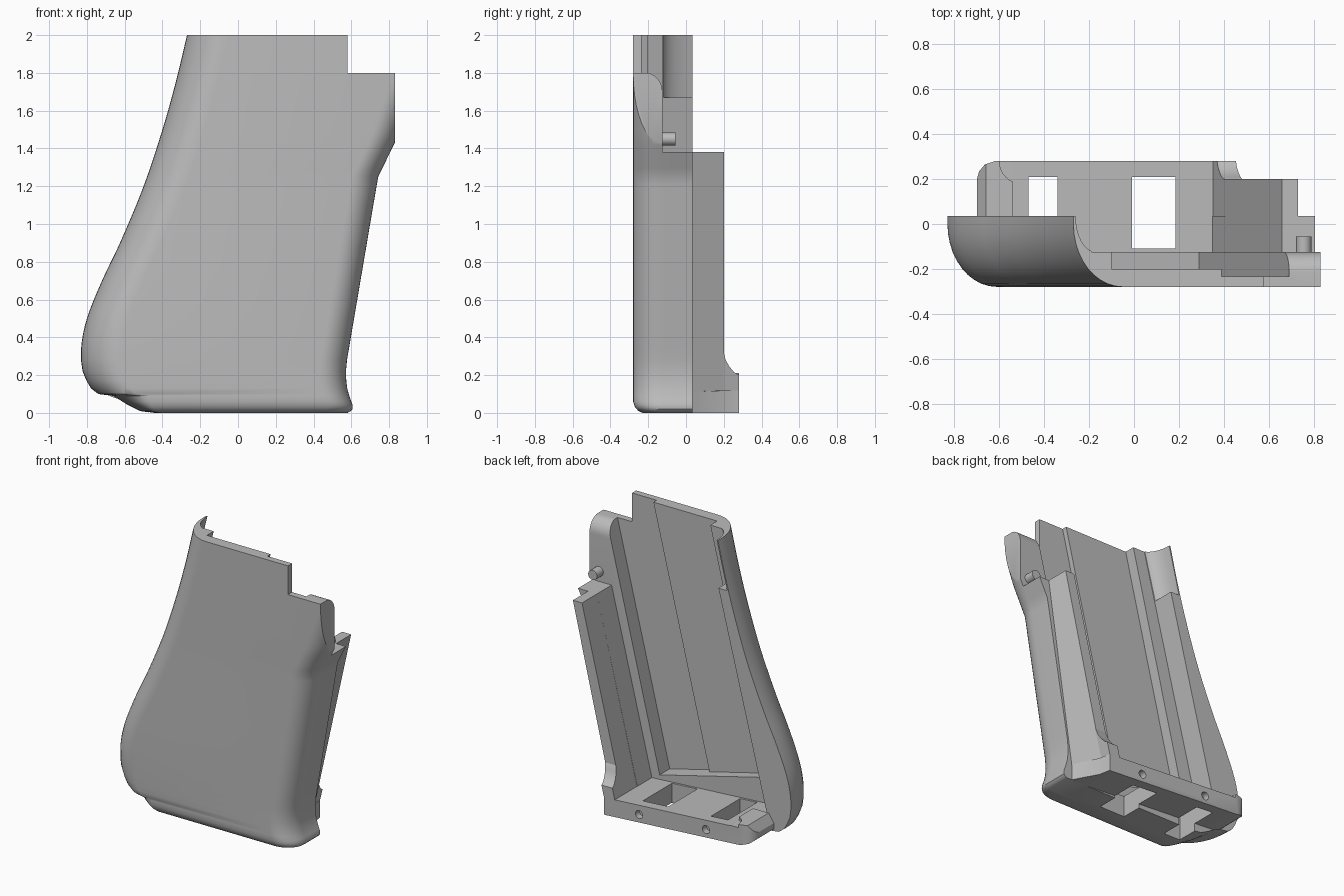
import bpy, math

cube = bpy.data.objects.get("Cube")
if cube:
    bpy.data.objects.remove(cube, do_unlink=True)

grey = bpy.data.materials.new("matte_grey")
grey.use_nodes = True
COLOUR = (0.5, 0.5, 0.5, 1)
grey.diffuse_color = COLOUR
grey.node_tree.nodes["Principled BSDF"].inputs["Base Color"].default_value = COLOUR


def make(name, verts, faces):
    mesh = bpy.data.meshes.new(name)
    mesh.from_pydata(verts, [], faces)
    mesh.materials.append(grey)
    ob = bpy.data.objects.new(name, mesh)
    bpy.context.collection.objects.link(ob)
    bpy.context.view_layer.objects.active = ob
    bpy.ops.object.select_all(action='DESELECT')
    ob.select_set(True)
    bpy.ops.object.mode_set(mode='EDIT')
    bpy.ops.mesh.select_all(action='SELECT')
    bpy.ops.mesh.normals_make_consistent(inside=False)
    bpy.ops.object.mode_set(mode='OBJECT')
    return ob


def loft(name, rings):
    """Skin a list of equal rings and cap both ends."""
    n = len(rings[0])
    verts = [p for ring in rings for p in ring]
    faces = [(r * n + i, r * n + (i + 1) % n, (r + 1) * n + (i + 1) % n, (r + 1) * n + i)
             for r in range(len(rings) - 1) for i in range(n)]
    faces += [tuple(range(n)), tuple(range(len(verts) - n, len(verts)))]
    return make(name, verts, faces)


def prism(name, outline, axis, a, b):
    """Extrude a flat outline along one axis from a to b."""
    def place(p, d):
        q = list(p)
        q.insert(axis, d)
        return q
    return loft(name, [[place(p, d) for p in outline] for d in (a, b)])


def rod(name, centre, radius, axis, a, b, sides=24):
    ring = [(centre[0] + radius * math.cos(t), centre[1] + radius * math.sin(t))
            for t in (math.tau * i / sides for i in range(sides))]
    return prism(name, ring, axis, a, b)


def box(name, x, y, z):
    return prism(name, [(x[0], y[0]), (x[1], y[0]), (x[1], y[1]), (x[0], y[1])], 2, *z)


def combine(ob, tool, operation='DIFFERENCE', keep=False):
    mod = ob.modifiers.new("cut", 'BOOLEAN')
    mod.object, mod.operation, mod.solver = tool, operation, 'EXACT'
    bpy.context.view_layer.objects.active = ob
    bpy.ops.object.modifier_apply(modifier=mod.name)
    if not keep:
        bpy.data.objects.remove(tool, do_unlink=True)


def curve(knots, z, smooth=False):
    """Interpolate through (z, value) knots, straight or smooth."""
    last = len(knots) - 1
    def slope(i):
        lo, hi = knots[max(i - 1, 0)], knots[min(i + 1, last)]
        return (hi[1] - lo[1]) / (hi[0] - lo[0])
    i = max(k for k in range(last) if knots[k][0] <= z)
    (z0, v0), (z1, v1) = knots[i], knots[i + 1]
    h = z1 - z0
    t = (z - z0) / h
    if not smooth:
        return v0 + (v1 - v0) * t
    return (v0 * (1 + 2 * t) * (1 - t) ** 2 + v1 * t * t * (3 - 2 * t)
            + h * t * (1 - t) * (slope(i) * (1 - t) - slope(i + 1) * t))


RIM, FRONT, LEDGE, FLOOR, TOP = 0.035, -0.28, -0.125, 0.12, 2.1
LEAN = 0.245


def tilt(x, z):
    """Base heights rise gently towards the strap side."""
    return (x, z + .065 * (.42 - x))


# Outer shell: rounded cross-sections stacked upwards
back_edge = [(0, -.45), (.01, -.52), (.04, -.58), (.09, -.66), (.1, -.74), (.15, -.79),
             (.23, -.825), (.35, -.83), (.5, -.8), (.7, -.72), (.9, -.625), (1.2, -.5),
             (1.5, -.4), (1.75, -.33), (2, -.27)]
front_edge = [(0, .58), (.015, .605), (.04, .608), (.08, .592), (.13, .578), (.19, .571), (.25, .572),
              (1.25, .742), (1.45, .84), (1.8, .97), (2, 1.04)]
inset = [(0, .05), (.01, .028), (.03, .01), (.06, 0), (2, 0)]
back_round = [(0, .07), (.1, .2), (.2, .22), (2, .22)]
levels = [0, .01, .02, .03, .045, .06, .09, .1, .13, .17, .22, .28] + [.34 + .0415 * i for i in range(40)] + [1.9999]
STEPS = 10
rings = []
for z in levels:
    xl, xr, f = curve(back_edge, z, z > FLOOR), curve(front_edge, z), FRONT + curve(inset, z)
    arc = [math.pi / 2 * i / STEPS for i in range(STEPS + 1)]
    rx = curve(back_round, z)
    rings.append([(xl, RIM, z)]
                 + [(xl + rx * (1 - math.cos(a)), f * math.sin(a), z) for a in arc]
                 + [(xr - .14 * (1 - math.sin(a)), LEDGE + (f - LEDGE) * math.cos(a), z) for a in arc]
                 + [(xr, RIM, z)])
shell = loft("outer_shell", rings)

# Ear trim, step at the top corner and rounded ear edge
combine(shell, box("trim", (.83, 2), (-1, 1), (-1, 3)))
combine(shell, box("trim", (.58, 2), (-1, 1), (1.8, 3)))
ear = [(LEDGE - .09 * (1 - math.cos(a)), 1.7 + .1 * math.sin(a)) for a in arc]
combine(shell, prism("trim", ear + [(-.215, 1.85), (-.1, 1.85), (-.1, 1.7)], 0, .57, 1))

# Main cavity, open on the rear side
combine(shell, prism("cavity", [tilt(-.65, FLOOR), tilt(.35, FLOOR), (.66, 1.38), (1.2, 1.38),
                                (1.2, TOP), (-.165, TOP)], 1, LEDGE, .2))


def channel(left, right, depth):
    """Leaning recess with a square end; left and right are positions at the floor."""
    def side(x, z):
        return (x + LEAN * (z - FLOOR), z)
    low = FLOOR + .04
    combine(shell, prism("recess", [side(left, low + LEAN * (right - left) / (1 + LEAN ** 2)),
                                    side(right, low), side(right, TOP), side(left, TOP)], 1, depth, 0))


channel(-.56, .28, -.2)
channel(-.07, .28, -.235)

# Scoop in the upper rear strap
scoop = [[(-.17 - LEAN * (2 - z) + .09 * math.cos(t), RIM + .16 * math.sin(t), z)
          for t in (math.tau * i / 32 for i in range(32))] for z in (1.67, TOP)]
combine(shell, loft("scoop", scoop))

# Base plate with raised corner block
base = prism("base_plate", [tilt(.6, .012), tilt(.42, 0), tilt(-.61, 0), (-.67, .085), (-.7, .11), (-.7, .15),
                            (-.66, .21), (-.54, .21), tilt(-.54, FLOOR), tilt(.6, FLOOR)], 1, RIM, .28)
combine(base, prism("outline", [(.56, 0), (.45, .2), (.43, .3), (-.62, .3), (-.62, .28), (-.665, .265),
                                (-.69, .235), (-.7, .2), (-.71, .2), (-.71, 0)], 2, -1, 1), 'INTERSECT')
combine(base, rod("corner_scoop", (-.5, .28), .1, 2, FLOOR + .065, .3, 32))

# Windows through the base
for x0, x1 in ((-.47, -.34), (-.01, .185)):
    window = box("window", (x0, x1), (-.11, .21), (-.1, .22))
    combine(shell, window, keep=True)
    combine(base, window)

# Screw holes in the rear of the base
for x in (.165, -.35):
    combine(base, rod("screw_hole", tilt(x, .055), .028, 1, .235, .4, 20))

# Side wall, widening towards the shell at its foot
wall = loft("side_wall", [[(x, y, z) for x, z in ((.346, .1), (low, .1), (.73, 1.38), (.66, 1.38))]
                          for y, low in ((RIM, .54), (.2, .43))])

# Flared foot of the wall
flare = [(.19, .1), (.19, .33), (.2, .32), (.21, .28), (.23, .245), (.255, .215), (.28, .2), (.28, .1)]
foot = loft("wall_foot", [[(x + LEAN * (z - .1), y, z) for y, z in flare] for x in (.346, .43)])

# Locating pin
pin = rod("locating_pin", (.757, 1.45), .034, 1, LEDGE - .01, -.055)

# Smooth curved areas, keep hard edges
bpy.ops.object.select_all(action='DESELECT')
for ob in (shell, base, wall, foot, pin):
    ob.select_set(True)
    bpy.context.view_layer.objects.active = ob
bpy.ops.object.shade_smooth_by_angle(angle=math.radians(32))
